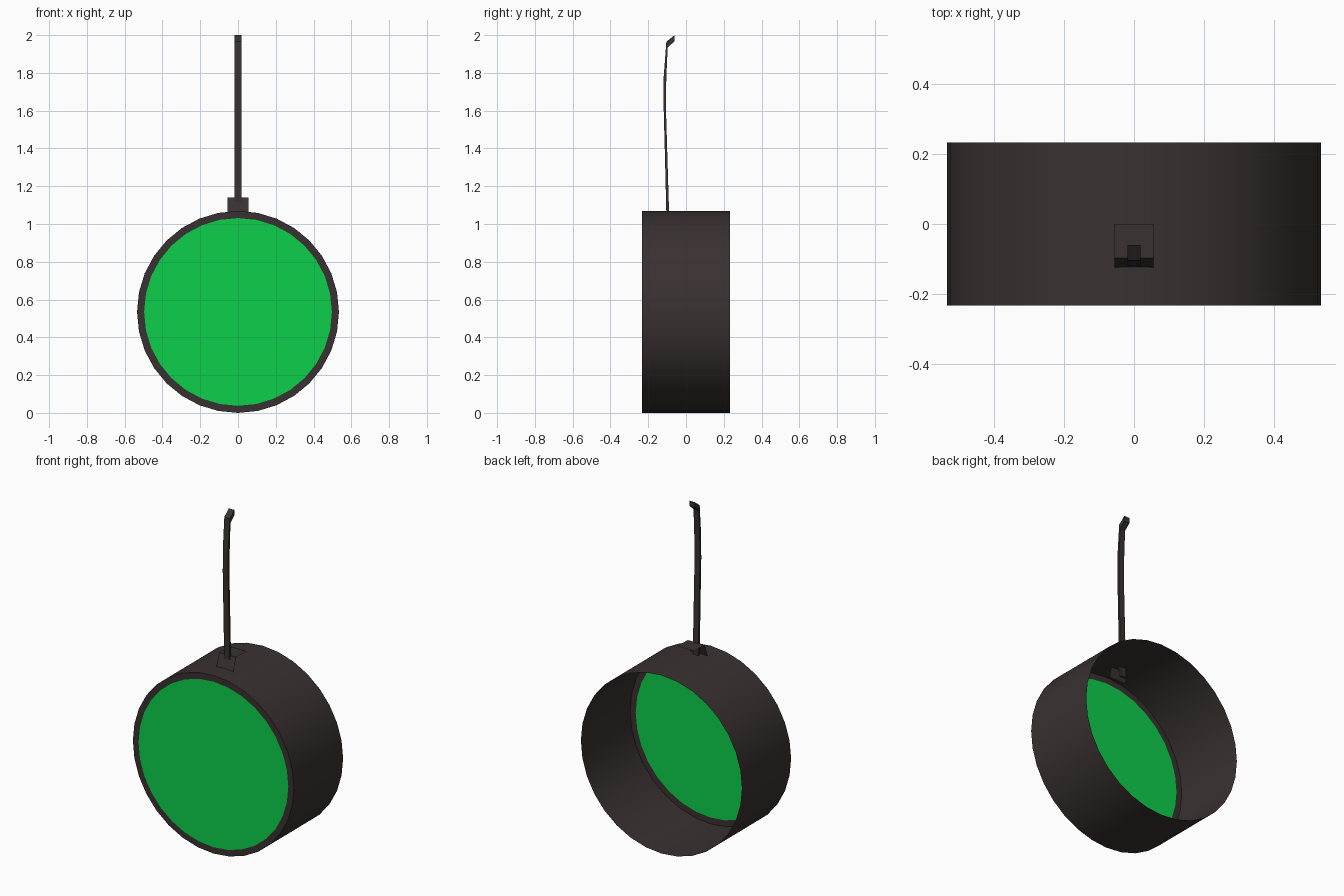
import bpy, bmesh, math

if "Cube" in bpy.data.objects:
    bpy.data.objects.remove(bpy.data.objects["Cube"])

def material(name, rgb):
    m = bpy.data.materials.new(name)
    m.diffuse_color = (*rgb, 1)
    m.use_nodes = True
    m.node_tree.nodes["Principled BSDF"].inputs["Base Color"].default_value = m.diffuse_color
    return m

DARK = material("dark brown black", (0.042, 0.031, 0.031))
GREEN = material("bright green", (0.004, 0.62, 0.07))

SIDES, CZ, R_OUT, R_IN, HALF = 32, 0.5345, 0.5345, 0.497, 0.233

def make(name, build, mat, smooth=False):
    bm = bmesh.new()
    build(bm)
    bmesh.ops.recalc_face_normals(bm, faces=bm.faces)
    me = bpy.data.meshes.new(name)
    bm.to_mesh(me)
    bm.free()
    me.materials.append(mat)
    ob = bpy.data.objects.new(name, me)
    bpy.context.collection.objects.link(ob)
    if smooth:
        bpy.context.view_layer.objects.active = ob
        ob.select_set(True)
        bpy.ops.object.shade_smooth_by_angle(angle=math.radians(35))
        ob.select_set(False)
    return ob

def ring(bm, r, y):
    return [bm.verts.new((r * math.sin(a), y, CZ + r * math.cos(a)))
            for a in (2 * math.pi * i / SIDES for i in range(SIDES))]

def bridge(bm, a, b):
    n = len(a)
    for i in range(n):
        bm.faces.new((a[i], a[(i + 1) % n], b[(i + 1) % n], b[i]))

# Drum wall, open at the back, with a flat front rim
def shell(bm):
    back, front, inner = ring(bm, R_OUT, HALF), ring(bm, R_OUT, -HALF), ring(bm, R_IN, -HALF)
    bridge(bm, back, front)
    bridge(bm, front, inner)

make("drum_shell", shell, DARK, smooth=True)

# Green face disc
def disc(bm):
    f = bm.faces.new(ring(bm, R_IN, -HALF))
    if f.normal.y > 0:
        f.normal_flip()

make("front_disc", disc, GREEN)

# Bent sheet bracket on top: slanted front and flat top
def bracket(bm):
    rows = [[bm.verts.new((x, y, z)) for x in (-0.056, 0.056)]
            for y, z in ((-0.143, 1.01), (-0.097, 1.14), (0.0, 1.14))]
    for a, b in zip(rows, rows[1:]):
        bm.faces.new((a[0], a[1], b[1], b[0]))

make("top_bracket", bracket, DARK)

# Curved strap: front and back edge (y, z) at each station
STATIONS = [((-0.103, 1.01), (-0.088, 1.01)), ((-0.111, 1.34), (-0.098, 1.34)),
            ((-0.119, 1.64), (-0.107, 1.64)), ((-0.118, 1.78), (-0.104, 1.78)),
            ((-0.104, 1.965), (-0.097, 1.935)), ((-0.06, 2.0), (-0.06, 1.968))]

def strap(bm):
    w = 0.018
    loops = [[bm.verts.new(p) for p in ((-w, *f), (w, *f), (w, *b), (-w, *b))]
             for f, b in STATIONS]
    for a, b in zip(loops, loops[1:]):
        bridge(bm, a, b)
    bm.faces.new(loops[0])
    bm.faces.new(loops[-1])

make("hanging_strap", strap, DARK)
